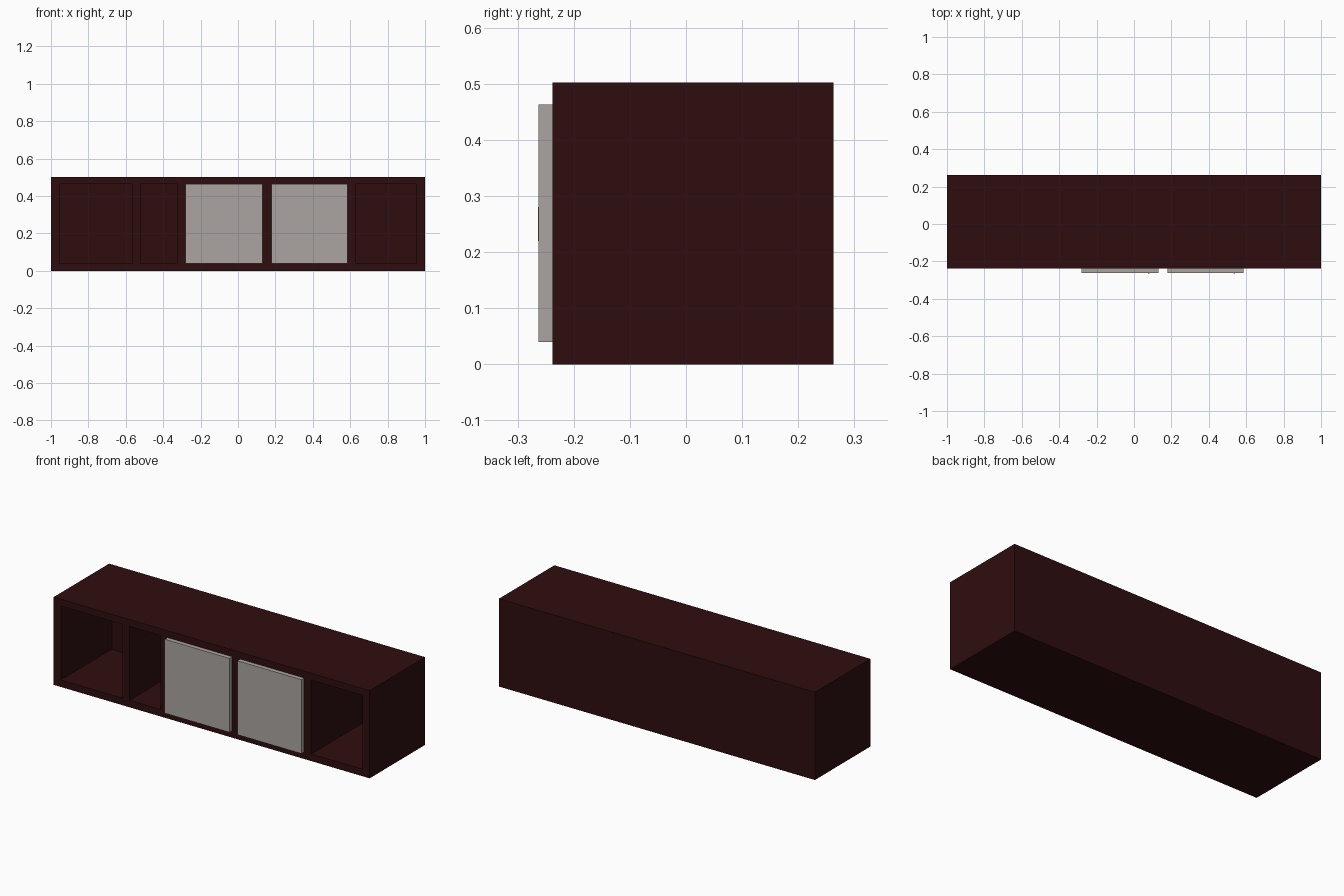
import bpy

old = bpy.data.objects.get("Cube")
if old:
    bpy.data.objects.remove(old, do_unlink=True)


def make_material(name, rgb):
    mat = bpy.data.materials.new(name)
    mat.use_nodes = True
    color = (*rgb, 1)
    mat.diffuse_color = color
    mat.node_tree.nodes["Principled BSDF"].inputs["Base Color"].default_value = color
    return mat


def box(name, low, high, mat):
    """Axis-aligned box between two corners."""
    center = [(a + b) / 2 for a, b in zip(low, high)]
    size = [b - a for a, b in zip(low, high)]
    bpy.ops.mesh.primitive_cube_add(size=1, location=center)
    obj = bpy.context.object
    obj.name = name
    obj.scale = size
    bpy.ops.object.transform_apply(location=False, rotation=False, scale=True)
    obj.data.materials.append(mat)
    return obj


wood = make_material("dark mahogany wood", (0.028, 0.0042, 0.0048))
grey = make_material("warm grey door", (0.41, 0.375, 0.355))

FRONT, BACK, HEIGHT = -0.238, 0.263, 0.502
DOOR_FRONT = -0.263
BOTTOM, TOP = 0.04, 0.463

# Compartment spans along the cabinet
open_bays = [(-0.955, -0.565), (-0.52, -0.325), (0.63, 0.955)]
door_bays = [(-0.28, 0.13), (0.18, 0.585)]

# Cabinet body with the compartments cut into its front
cabinet = box("cabinet_body", (-1, FRONT, 0), (1, BACK, HEIGHT), wood)
for left, right in open_bays + door_bays:
    cutter = box("compartment_cutter", (left, FRONT - 0.1, BOTTOM),
                 (right, BACK - 0.04, TOP), wood)
    cutter.hide_render = True
    mod = cabinet.modifiers.new("compartment", "BOOLEAN")
    mod.operation = "DIFFERENCE"
    mod.solver = "EXACT"
    mod.object = cutter
    bpy.context.view_layer.objects.active = cabinet
    bpy.ops.object.modifier_apply(modifier=mod.name)
    bpy.data.objects.remove(cutter, do_unlink=True)

# Doors with slim, almost flush pulls near their right edges
for side, (left, right) in zip(("right", "left"), door_bays):
    box(side + "_door", (left, DOOR_FRONT, BOTTOM), (right, FRONT, TOP), grey)
    pull_x = right - 0.05
    box(side + "_door_pull", (pull_x - 0.004, DOOR_FRONT - 0.001, 0.22),
        (pull_x + 0.004, DOOR_FRONT + 0.004, 0.28), grey)
